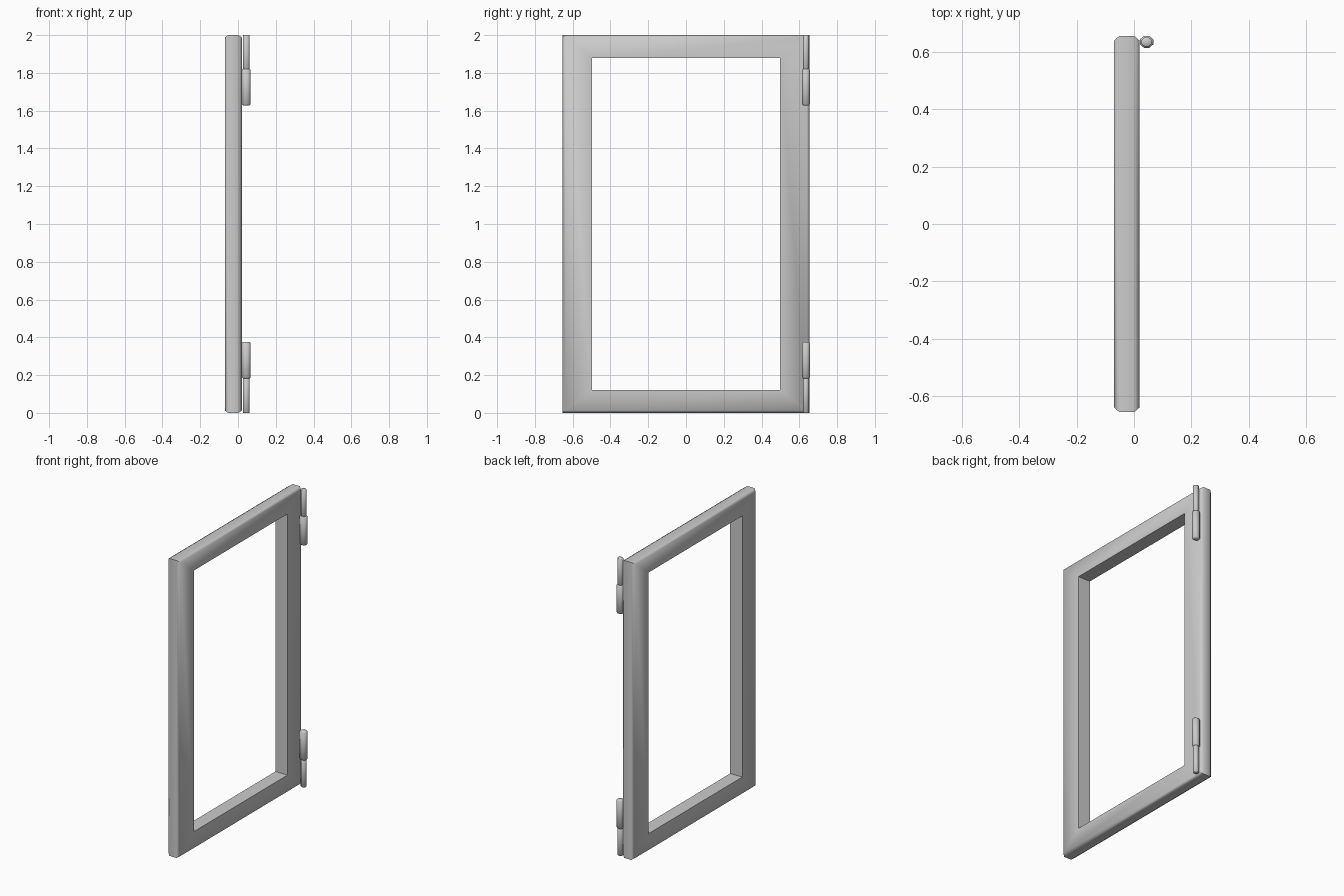
import bpy, bmesh, math

if "Cube" in bpy.data.objects:
    bpy.data.objects.remove(bpy.data.objects["Cube"])


def finish(name, bm, angle):
    bmesh.ops.recalc_face_normals(bm, faces=bm.faces[:])
    me = bpy.data.meshes.new(name)
    bm.to_mesh(me)
    bm.free()
    ob = bpy.data.objects.new(name, me)
    bpy.context.collection.objects.link(ob)
    bpy.ops.object.select_all(action='DESELECT')
    bpy.context.view_layer.objects.active = ob
    ob.select_set(True)
    bpy.ops.object.shade_smooth_by_angle(angle=math.radians(angle))
    return ob


# Mitred frame: one profile (x, inward fraction) swept around four corners
HALF_W, HALF_H = 0.655, 1.0
STILE, RAIL = 0.157, 0.122
profile = [(-0.07, 1), (-0.07, 0.1), (-0.052, 0), (0.002, 0), (0.02, 0.1), (0.02, 1)]
bm = bmesh.new()
rings = []
for sy, sz in ((-1, -1), (1, -1), (1, 1), (-1, 1)):
    rings.append([bm.verts.new((x, sy * (HALF_W - t * STILE), 1 + sz * (HALF_H - t * RAIL)))
                  for x, t in profile])
n = len(profile)
for i in range(4):
    a, b = rings[i], rings[(i + 1) % 4]
    for j in range(n):
        k = (j + 1) % n
        bm.faces.new((a[j], a[k], b[k], b[j]))
finish("frame", bm, 60)


def rod(name, radius, z0, z1, bevel):
    # Octagonal rod with chamfered ends, revolved as stacked rings
    bm = bmesh.new()
    levels = [(radius - bevel, z0), (radius, z0 + bevel), (radius, z1 - bevel), (radius - bevel, z1)]
    rows = []
    for r, z in levels:
        r /= math.cos(math.pi / 8)
        rows.append([bm.verts.new((0.044 + r * 1.08 * math.cos((i + 0.5) * math.pi / 4),
                                   0.635 + r * 0.96 * math.sin((i + 0.5) * math.pi / 4), z))
                     for i in range(8)])
    for lo, hi in zip(rows, rows[1:]):
        for i in range(8):
            j = (i + 1) % 8
            bm.faces.new((lo[i], lo[j], hi[j], hi[i]))
    bm.faces.new(rows[0])
    bm.faces.new(rows[-1])
    finish(name, bm, 50)


# Hinges: thick sleeve towards the middle, thin pin towards the end
for tag, sleeve, pin in (("upper", (1.628, 1.822), (1.80, 2.0)),
                         ("lower", (0.182, 0.376), (0.0, 0.20))):
    rod(tag + "_hinge_sleeve", 0.0215, *sleeve, 0.006)
    rod(tag + "_hinge_pin", 0.0165, *pin, 0.002)
